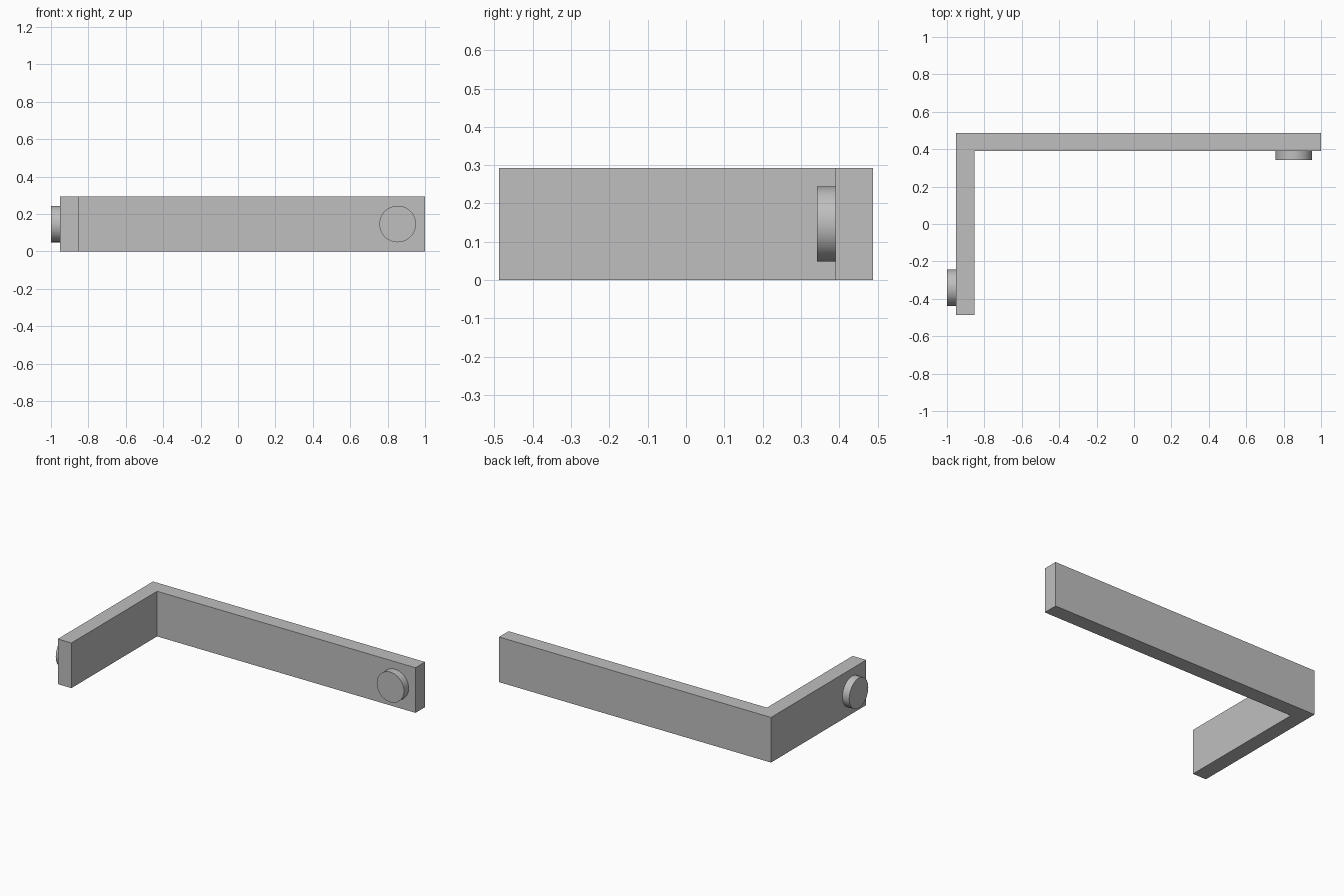
import bpy
import bmesh
from math import radians
from mathutils import Vector

cube = bpy.data.objects.get("Cube")
if cube:
    bpy.data.objects.remove(cube, do_unlink=True)

U = 2 / 20.5            # bar thickness; every size is a multiple of it
HEIGHT = 3 * U
LEFT, RIGHT = -1 + U / 2, 1
FRONT, BACK = -5 * U, 5 * U

grey = bpy.data.materials.new("plain grey")
grey.use_nodes = True
colour = (0.52, 0.52, 0.52, 1)
grey.diffuse_color = colour
grey.node_tree.nodes["Principled BSDF"].inputs["Base Color"].default_value = colour


def add_bracket():
    """L-shaped outline extruded upward."""
    outline = [(LEFT, FRONT), (LEFT + U, FRONT), (LEFT + U, BACK - U),
               (RIGHT, BACK - U), (RIGHT, BACK), (LEFT, BACK)]
    bm = bmesh.new()
    base = bm.faces.new([bm.verts.new((x, y, 0)) for x, y in outline])
    top = bmesh.ops.extrude_face_region(bm, geom=[base])["geom"]
    bmesh.ops.translate(bm, vec=(0, 0, HEIGHT),
                        verts=[g for g in top if isinstance(g, bmesh.types.BMVert)])
    bmesh.ops.recalc_face_normals(bm, faces=bm.faces)
    mesh = bpy.data.meshes.new("angled_bracket")
    bm.to_mesh(mesh)
    bm.free()
    mesh.materials.append(grey)
    bpy.context.collection.objects.link(bpy.data.objects.new("angled_bracket", mesh))


def add_peg(name, root, direction):
    """Round peg standing out of a bar face."""
    axis = Vector(direction)
    bpy.ops.mesh.primitive_cylinder_add(
        vertices=64, radius=U, depth=U / 2,
        location=Vector(root) + axis * U / 4,
        rotation=axis.to_track_quat('Z', 'Y').to_euler())
    peg = bpy.context.object
    peg.name = name
    peg.data.materials.append(grey)
    bpy.ops.object.shade_smooth_by_angle(angle=radians(30))


add_bracket()
# One peg near the free end of each arm
add_peg("long_arm_peg", (RIGHT - 1.5 * U, BACK - U, HEIGHT / 2), (0, -1, 0))
add_peg("short_arm_peg", (LEFT, FRONT + 1.5 * U, HEIGHT / 2), (-1, 0, 0))
